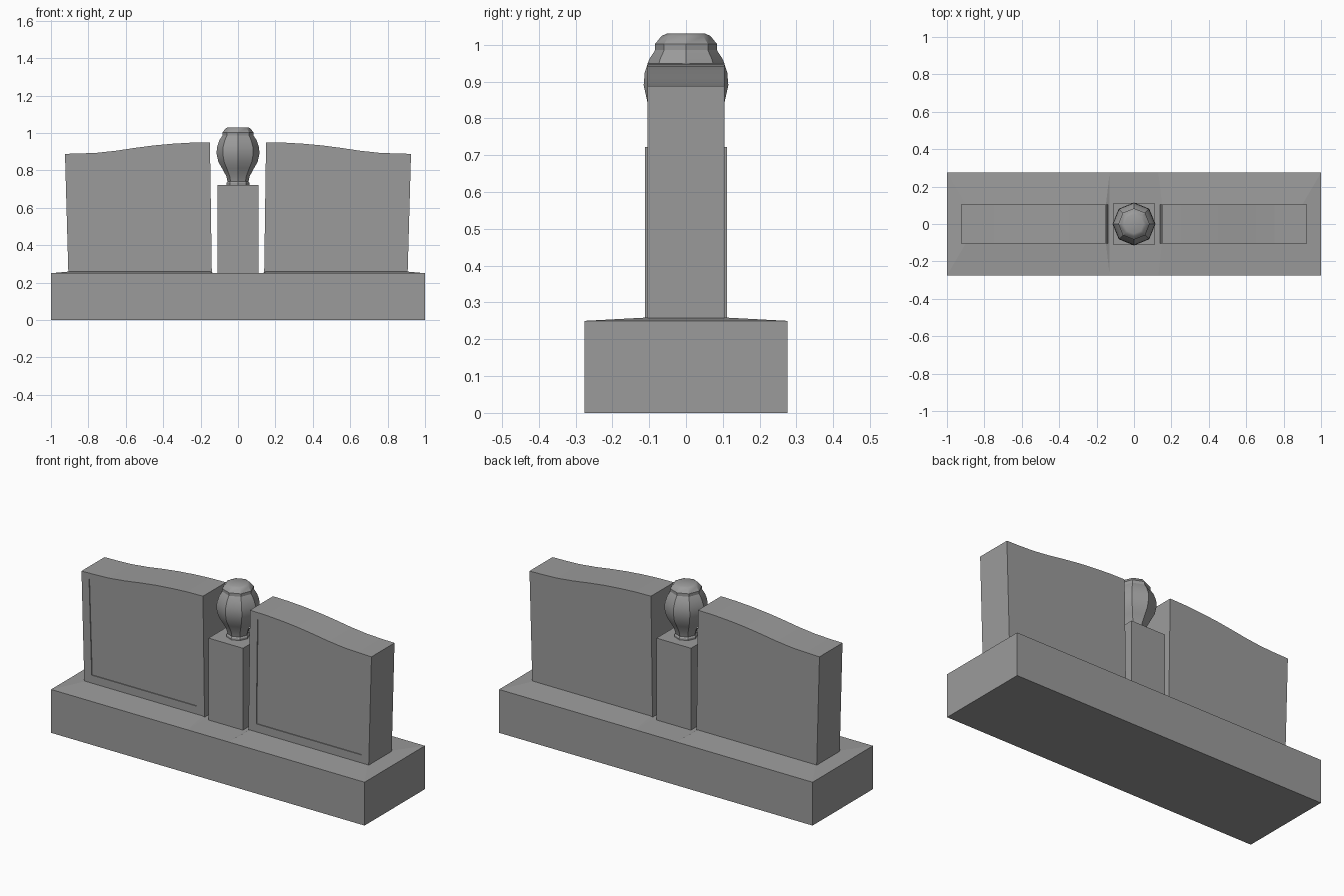
import bpy
import bmesh
import math

if "Cube" in bpy.data.objects:
    bpy.data.objects.remove(bpy.data.objects["Cube"])

# One stone colour for everything
STONE = (0.33, 0.33, 0.33, 1)
stone = bpy.data.materials.new("grey_stone")
stone.use_nodes = True
stone.diffuse_color = STONE
stone.node_tree.nodes["Principled BSDF"].inputs["Base Color"].default_value = STONE


def finish(bm, name):
    bmesh.ops.recalc_face_normals(bm, faces=bm.faces)
    mesh = bpy.data.meshes.new(name)
    bm.to_mesh(mesh)
    bm.free()
    mesh.materials.append(stone)
    obj = bpy.data.objects.new(name, mesh)
    bpy.context.collection.objects.link(obj)
    return obj


def loft(name, rings):
    """Skin closed rings of equal length and cap both ends."""
    bm = bmesh.new()
    loops = [[bm.verts.new(p) for p in ring] for ring in rings]
    for a, b in zip(loops, loops[1:]):
        for i in range(len(a)):
            j = (i + 1) % len(a)
            bm.faces.new((a[i], a[j], b[j], b[i]))
    bm.faces.new(loops[0])
    bm.faces.new(loops[-1])
    return finish(bm, name)


def rect(x0, x1, y, z):
    return [(x0, -y, z), (x1, -y, z), (x1, y, z), (x0, y, z)]


# Plinth and central pillar
loft("base", [rect(-1, 1, 0.275, 0), rect(-1, 1, 0.275, 0.25)])
loft("pillar", [rect(-0.11, 0.11, 0.112, 0.25), rect(-0.11, 0.11, 0.112, 0.722)])

# Tablet outline and the outline of its sunken front panel
outline = [(0.14, 0.25), (0.907, 0.25), (0.925, 0.888), (0.84, 0.89), (0.75, 0.894),
           (0.65, 0.905), (0.55, 0.92), (0.45, 0.933), (0.35, 0.942), (0.25, 0.948),
           (0.15, 0.95)]
panel = [(0.19, 0.305), (0.86, 0.305), (0.877, 0.855), (0.81, 0.855), (0.73, 0.86),
         (0.64, 0.868), (0.55, 0.88), (0.46, 0.892), (0.37, 0.9), (0.28, 0.905),
         (0.198, 0.908)]


def ring_at(points, side, y):
    return [(side * x, y, z) for x, z in points]


# Mirrored tablets, each on a gently weathered slope
for side, label in ((1, "left"), (-1, "right")):
    loft(label + "_tablet", [ring_at(outline, side, 0.105), ring_at(outline, side, -0.105),
                             ring_at(panel, side, -0.105), ring_at(panel, side, -0.1)])
    slope = [rect(0.13, 1, 0.275, 0.25), rect(0.15, 0.9, 0.105, 0.259)]
    loft(label + "_slope", [[(side * x, y, z) for x, y, z in r] for r in slope])

# Eight-sided urn
profile = [(0.062, 0.72), (0.062, 0.732), (0.056, 0.74), (0.063, 0.77), (0.085, 0.81),
           (0.105, 0.845), (0.115, 0.89), (0.112, 0.925), (0.1, 0.96), (0.084, 0.985),
           (0.084, 1.002), (0.066, 1.024), (0.052, 1.03)]
urn = loft("urn", [[(r * math.cos(k * math.pi / 4), r * math.sin(k * math.pi / 4), z)
                    for k in range(8)] for r, z in profile])
bpy.ops.object.select_all(action="DESELECT")
urn.select_set(True)
bpy.context.view_layer.objects.active = urn
bpy.ops.object.shade_smooth_by_angle(angle=math.radians(30))
